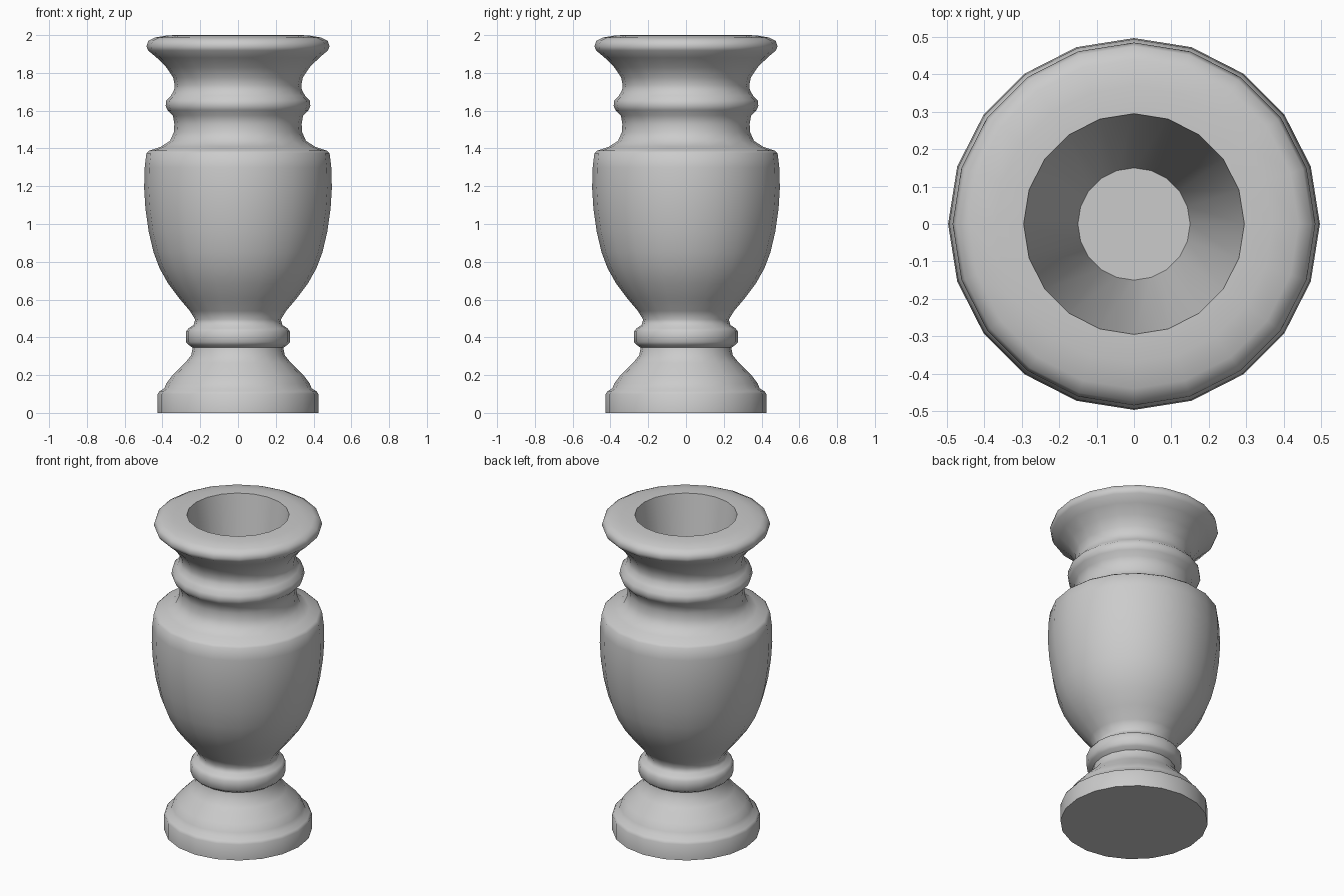
import bpy, bmesh, math

SIDES = 20

# Outer silhouette (radius, height) from the foot up to the rim
outer = [
    # foot
    (0.425, 0.0), (0.425, 0.10), (0.415, 0.115), (0.39, 0.13), (0.38, 0.155),
    (0.35, 0.195), (0.28, 0.265), (0.248, 0.305), (0.24, 0.345),
    # lower collar
    (0.262, 0.36), (0.275, 0.375), (0.275, 0.43), (0.262, 0.448),
    (0.235, 0.465), (0.227, 0.495),
    # bowl
    (0.255, 0.54), (0.31, 0.605), (0.37, 0.685), (0.415, 0.765), (0.447, 0.85),
    (0.473, 0.96), (0.49, 1.08), (0.497, 1.19), (0.494, 1.30), (0.485, 1.375),
    # shoulder
    (0.47, 1.388), (0.41, 1.408), (0.36, 1.44), (0.34, 1.485), (0.337, 1.53),
    # neck ring
    (0.345, 1.575), (0.373, 1.602), (0.383, 1.625), (0.38, 1.655),
    (0.355, 1.68), (0.338, 1.71), (0.335, 1.735),
    # flared lip
    (0.343, 1.775), (0.38, 1.83), (0.43, 1.88), (0.475, 1.918), (0.485, 1.94),
    (0.475, 1.97), (0.44, 1.987), (0.37, 1.999),
]
# Tapered hollow inside
inner = [(0.295, 2.0), (0.15, 1.0)]


def lathe(name, profile, sides):
    """Revolve a profile around z and cap both ends."""
    bm = bmesh.new()
    rings = []
    for r, z in profile:
        rings.append([bm.verts.new((r * math.cos(2 * math.pi * i / sides),
                                    r * math.sin(2 * math.pi * i / sides), z))
                      for i in range(sides)])
    for a, b in zip(rings, rings[1:]):
        for i in range(sides):
            j = (i + 1) % sides
            bm.faces.new((a[i], a[j], b[j], b[i]))
    bm.faces.new(rings[0][::-1])
    bm.faces.new(rings[-1])
    bmesh.ops.recalc_face_normals(bm, faces=bm.faces)
    mesh = bpy.data.meshes.new(name)
    bm.to_mesh(mesh)
    bm.free()
    obj = bpy.data.objects.new(name, mesh)
    bpy.context.collection.objects.link(obj)
    return obj


# Vase body, smooth with crisp foot, shoulder and mouth edges
vase = lathe("vase", outer + inner, SIDES)
bpy.context.view_layer.objects.active = vase
vase.select_set(True)
bpy.ops.object.shade_smooth_by_angle(angle=math.radians(50))
